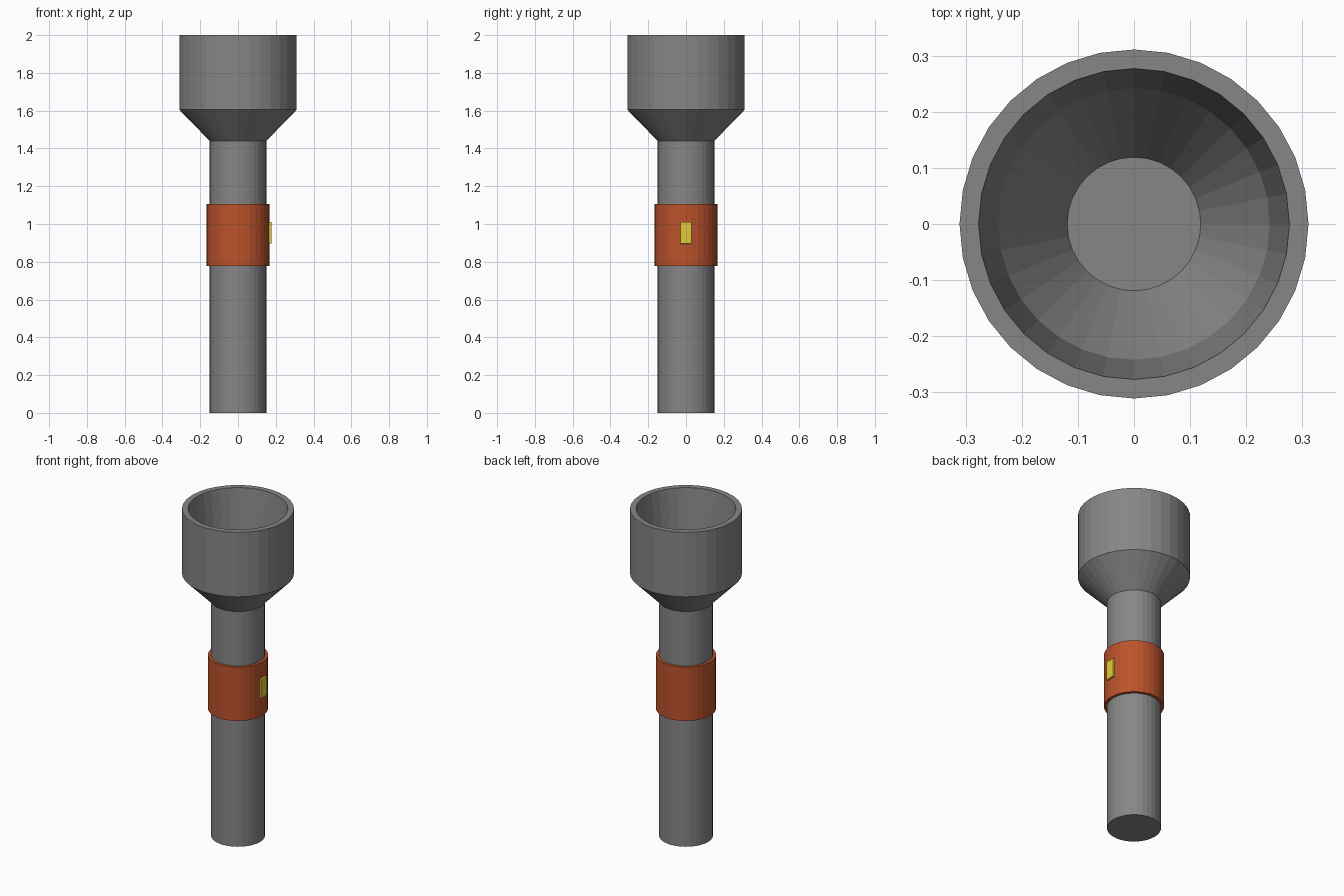
import bpy, bmesh, math

if "Cube" in bpy.data.objects:
    bpy.data.objects.remove(bpy.data.objects["Cube"])

SIDES = 32

def finish(name, bm, color):
    bmesh.ops.recalc_face_normals(bm, faces=bm.faces[:])
    me = bpy.data.meshes.new(name)
    bm.to_mesh(me)
    bm.free()
    ob = bpy.data.objects.new(name, me)
    bpy.context.collection.objects.link(ob)
    mat = bpy.data.materials.new(name + "_colour")
    mat.diffuse_color = color
    mat.use_nodes = True
    mat.node_tree.nodes["Principled BSDF"].inputs["Base Color"].default_value = mat.diffuse_color
    me.materials.append(mat)
    return ob

def lathe(name, profile, color, closed=False):
    """Turn an (r, z) profile about z; open profiles get end caps."""
    bm = bmesh.new()
    rings = [[bm.verts.new((r * math.cos(2 * math.pi * i / SIDES),
                            r * math.sin(2 * math.pi * i / SIDES), z))
              for i in range(SIDES)] for r, z in profile]
    pairs = list(zip(rings, rings[1:]))
    if closed:
        pairs.append((rings[-1], rings[0]))
    else:
        bm.faces.new(rings[0])
        bm.faces.new(rings[-1])
    for a, b in pairs:
        for i in range(SIDES):
            j = (i + 1) % SIDES
            bm.faces.new((a[i], a[j], b[j], b[i]))
    return finish(name, bm, color)

# Handle and hollow flared head
lathe("torch_body", [(0.15, 0), (0.15, 1.44), (0.311, 1.605), (0.311, 2.0),
                     (0.277, 2.0), (0.242, 1.66), (0.119, 1.44)],
      (0.24, 0.24, 0.24, 1))

# Grip collar around the handle
lathe("collar", [(0.15, 0.778), (0.167, 0.778), (0.167, 1.107), (0.15, 1.107)],
      (0.50, 0.085, 0.025, 1), closed=True)

# Switch on the right side
bm = bmesh.new()
bmesh.ops.create_cube(bm, size=1)
for v in bm.verts:
    outer = v.co.x > 0
    v.co.x = 0.177 if outer else 0.155
    v.co.y *= 0.057
    v.co.z = 0.953 + v.co.z * (0.114 if outer else 0.118)
finish("switch", bm, (0.75, 0.60, 0.04, 1))
